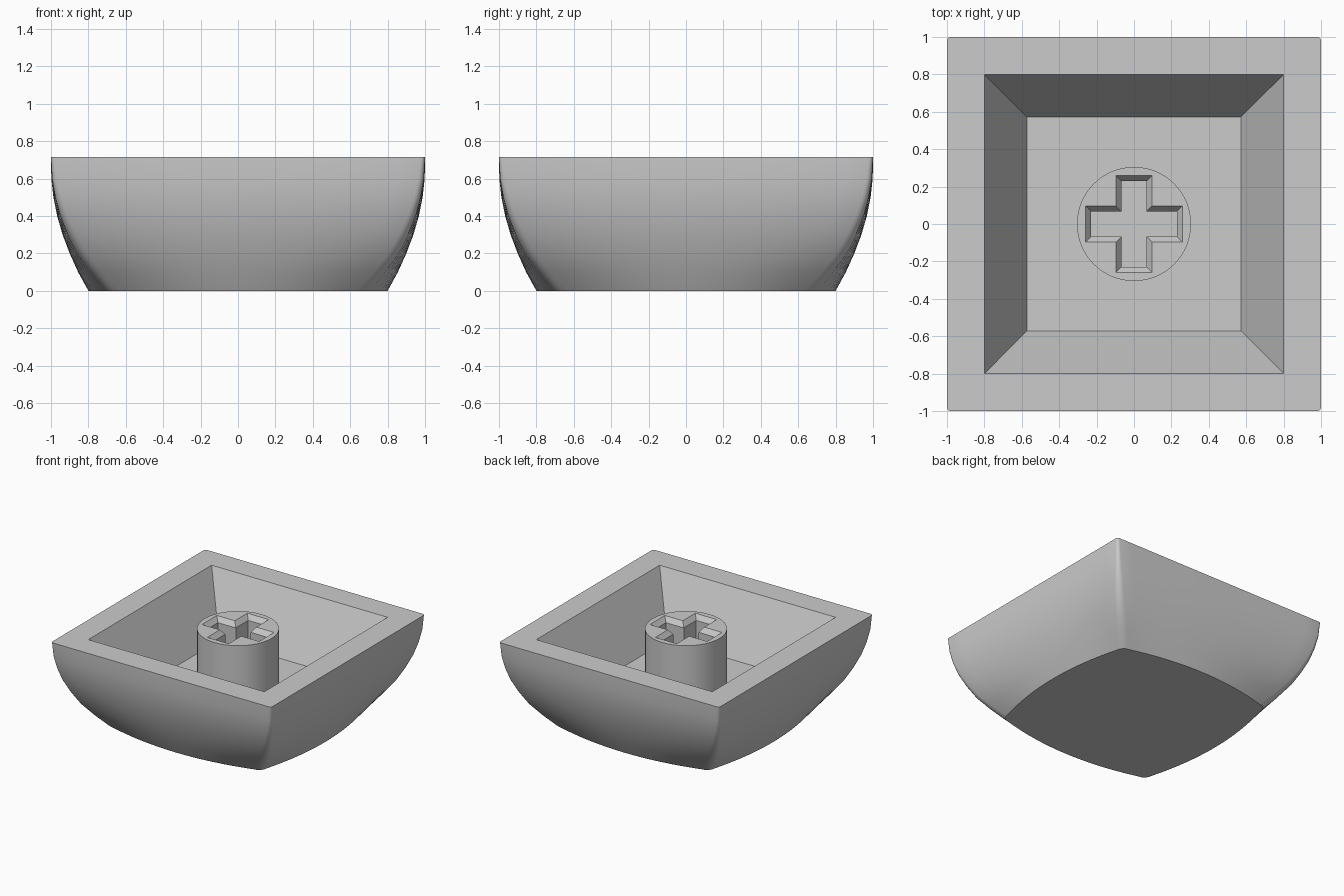
import bpy
import bmesh
import math

cube = bpy.data.objects.get("Cube")
if cube:
    bpy.data.objects.remove(cube, do_unlink=True)

TOP, FLOOR = 0.715, 0.245

grey = bpy.data.materials.new("light_grey")
grey.use_nodes = True
GREY = (0.6, 0.6, 0.6, 1)
grey.diffuse_color = GREY
grey.node_tree.nodes["Principled BSDF"].inputs["Base Color"].default_value = GREY


def finish(bm, name):
    bmesh.ops.remove_doubles(bm, verts=bm.verts, dist=1e-5)
    bmesh.ops.recalc_face_normals(bm, faces=bm.faces)
    mesh = bpy.data.meshes.new(name)
    bm.to_mesh(mesh)
    bm.free()
    mesh.materials.append(grey)
    obj = bpy.data.objects.new(name, mesh)
    bpy.context.collection.objects.link(obj)
    return obj


def smooth(obj):
    bpy.ops.object.select_all(action='DESELECT')
    obj.select_set(True)
    bpy.context.view_layer.objects.active = obj
    bpy.ops.object.shade_smooth_by_angle(angle=math.radians(35))


def loft(rings):
    """Skin a stack of equal-length rings and cap both ends."""
    bm = bmesh.new()
    loops = [[bm.verts.new(p) for p in ring] for ring in rings]
    for low, high in zip(loops, loops[1:]):
        for i in range(len(low)):
            j = (i + 1) % len(low)
            bm.faces.new((low[i], low[j], high[j], high[i]))
    bm.faces.new(loops[0])
    bm.faces.new(loops[-1])
    return bm


def square_ring(z, corner, middle, radius=0.0, steps=16, arc=4):
    """Square with bowed sides and rounded corners."""
    side = []
    for i in range(steps + 1):
        t = 2 * i / steps - 1
        side.append((t * (corner - radius), -corner - (middle - corner) * (1 - t * t)))
    for i in range(1, arc):
        a = math.pi / 2 * i / arc
        side.append((corner - radius + radius * math.sin(a),
                     -corner + radius - radius * math.cos(a)))
    ring = []
    for k in range(4):
        for x, y in side:
            for _ in range(k):
                x, y = -y, x
            ring.append((x, y, z))
    return ring


def cross_ring(z, length, width):
    """Plus-shaped outline."""
    ring = []
    for k in range(4):
        for x, y in ((width, -length), (width, -width), (length, -width)):
            for _ in range(k):
                x, y = -y, x
            ring.append((x, y, z))
    return ring


# Cap shell: bowed outside, flat rim, tapered square cavity
outside = [(0, .71, .80), (.1, .79, .855), (.2, .86, .90), (.3, .91, .938),
           (.4, .95, .967), (.5, .977, .987), (.6, .994, .998), (TOP, 1, 1)]
rings = [square_ring(z, c, m, 0.02 + 0.05 * (1 - z / TOP)) for z, c, m in outside]
rings.append(square_ring(TOP, 0.8, 0.8))
rings.append(square_ring(FLOOR, 0.573, 0.573))
smooth(finish(loft(rings), "cap_shell"))


def cylinder(name, radius, z0, z1, count=64):
    angles = [2 * math.pi * i / count for i in range(count)]
    return finish(loft([[(radius * math.cos(a), radius * math.sin(a), z)
                         for a in angles] for z in (z0, z1)]), name)


# Thin round pad under the stem
smooth(cylinder("stem_pad", 0.455, FLOOR - 0.01, FLOOR + 0.004))

# Stem with a chamfered cross-shaped socket
stem = cylinder("stem", 0.305, FLOOR - 0.02, TOP)
cutter = finish(loft([cross_ring(FLOOR + 0.02, 0.23, 0.068),
                      cross_ring(TOP - 0.04, 0.23, 0.068),
                      cross_ring(TOP, 0.26, 0.097),
                      cross_ring(TOP + 0.05, 0.26, 0.097)]), "socket_cutter")
cutter.hide_render = True
cutter.hide_viewport = True
cut = stem.modifiers.new("socket", 'BOOLEAN')
cut.operation = 'DIFFERENCE'
cut.solver = 'EXACT'
cut.object = cutter
bpy.context.view_layer.objects.active = stem
bpy.ops.object.modifier_apply(modifier=cut.name)
bpy.data.objects.remove(cutter, do_unlink=True)
smooth(stem)
